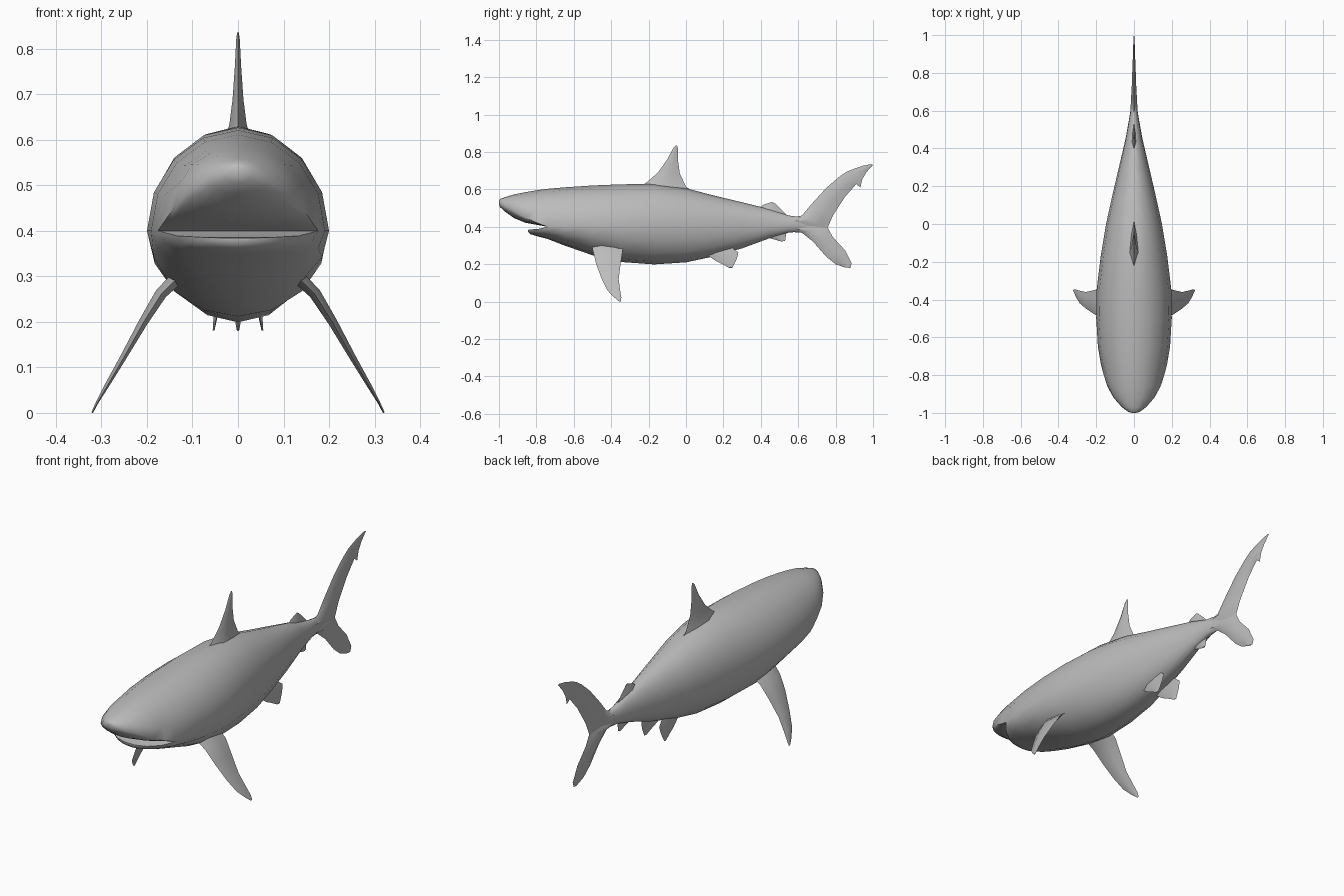
import bpy, bmesh, math
from mathutils import Vector

cube = bpy.data.objects.get("Cube")
if cube:
    bpy.data.objects.remove(cube, do_unlink=True)

grey = bpy.data.materials.new("shark_grey")
grey.use_nodes = True
GREY = (0.5, 0.5, 0.5, 1)
grey.diffuse_color = GREY
grey.node_tree.nodes["Principled BSDF"].inputs["Base Color"].default_value = GREY

SIDES = 16


def ring(y, w, top, mid, bot):
    """Cross-section with separate upper and lower heights around its widest level."""
    pts = []
    for i in range(SIDES):
        t = 2 * math.pi * i / SIDES
        s = math.sin(t)
        pts.append((w * math.cos(t), y, mid + s * ((top - mid) if s > 0 else (mid - bot))))
    return pts


def loft(bm, rings, cap_start=True, cap_end=True):
    rows = [[bm.verts.new(p) for p in r] for r in rings]
    n = len(rows[0])
    for a, b in zip(rows, rows[1:]):
        for i in range(n):
            j = (i + 1) % n
            bm.faces.new((a[i], a[j], b[j], b[i]))
    if cap_start:
        bm.faces.new(rows[0])
    if cap_end:
        bm.faces.new(rows[-1])


def finish(name, bm, angle):
    bmesh.ops.remove_doubles(bm, verts=bm.verts, dist=0.0002)
    bmesh.ops.recalc_face_normals(bm, faces=bm.faces)
    me = bpy.data.meshes.new(name)
    bm.to_mesh(me)
    bm.free()
    me.materials.append(grey)
    ob = bpy.data.objects.new(name, me)
    bpy.context.collection.objects.link(ob)
    bpy.ops.object.select_all(action='DESELECT')
    ob.select_set(True)
    bpy.context.view_layer.objects.active = ob
    bpy.ops.object.shade_smooth_by_angle(angle=math.radians(angle))
    return ob


def fin(name, sections, mirror=False):
    """Lens-shaped sections from root to tip: (leading point, trailing point, half thickness)."""
    secs = []
    for lead, trail, t in sections:
        if len(lead) == 2:
            lead, trail = (0, *lead), (0, *trail)
        secs.append((Vector(lead), Vector(trail), t))
    span = secs[-1][0] + secs[-1][1] - secs[0][0] - secs[0][1]
    normal = (secs[0][1] - secs[0][0]).cross(span).normalized()
    rings = []
    for a, b, t in secs:
        p, q = a.lerp(b, 0.3), a.lerp(b, 0.68)
        rings.append([a, p + normal * t, q + normal * t * 0.6, b,
                      q - normal * t * 0.6, p - normal * t])
    bm = bmesh.new()
    loft(bm, rings)
    ob = finish(name, bm, 50)
    if mirror:
        ob.modifiers.new("mirror", 'MIRROR').use_axis[0] = True
    return ob


# Body, snout and lower jaw in one skin: y, half width, top, widest level, bottom
body = bmesh.new()
snout = [
    (-1.0, .012, .541, .531, .520), (-.994, .032, .549, .525, .505),
    (-.97, .064, .558, .510, .483), (-.92, .108, .573, .485, .447),
    (-.86, .141, .585, .450, .422), (-.80, .160, .595, .423, .411),
    (-.74, .176, .603, .400, .400)]
jaw = [
    (-.845, .030, .384, .384, .374), (-.83, .082, .386, .386, .360),
    (-.79, .134, .389, .389, .348), (-.74, .176, .400, .400, .335)]
trunk = [
    (-.74, .176, .603, .400, .335), (-.65, .191, .611, .400, .300),
    (-.50, .200, .621, .400, .248), (-.35, .198, .627, .400, .212),
    (-.17, .176, .630, .405, .199), (0, .148, .606, .405, .210),
    (.15, .115, .567, .405, .242), (.30, .080, .531, .405, .285),
    (.45, .045, .494, .405, .340), (.55, .027, .460, .410, .370),
    (.62, .015, .452, .412, .373), (.68, .006, .440, .410, .385)]
loft(body, [ring(*s) for s in snout], cap_end=False)
loft(body, [ring(*s) for s in jaw], cap_end=False)
loft(body, [ring(*s) for s in trunk], cap_start=False)
finish("body", body, 50)

# Fins on the centre line, points as (y, z)
fin("dorsal_fin", [
    ((-.27, .595), (.07, .565), .034), ((-.205, .642), (.00, .615), .019),
    ((-.15, .69), (-.033, .685), .012), ((-.10, .76), (-.044, .76), .007),
    ((-.068, .822), (-.043, .815), .004), ((-.055, .836), (-.046, .833), .002)])
fin("rear_dorsal_fin", [
    ((.37, .488), (.55, .450), .014), ((.415, .518), (.51, .493), .007),
    ((.46, .533), (.476, .525), .003)])
fin("anal_fin", [
    ((.40, .350), (.54, .385), .012), ((.46, .336), (.535, .355), .006),
    ((.51, .321), (.53, .325), .003)])
fin("tail_upper_lobe", [
    ((.56, .450), (.58, .383), .020), ((.62, .460), (.755, .390), .016),
    ((.67, .520), (.785, .460), .013), ((.75, .608), (.85, .560), .010),
    ((.82, .668), (.91, .628), .008), ((.86, .695), (.932, .610), .006),
    ((.90, .711), (.943, .655), .005), ((.945, .726), (.965, .692), .004),
    ((.99, .735), (1.0, .731), .002)])
fin("tail_lower_lobe", [
    ((.57, .372), (.57, .440), .018), ((.62, .368), (.755, .400), .015),
    ((.68, .320), (.785, .345), .012), ((.75, .240), (.85, .275), .009),
    ((.80, .200), (.886, .205), .006), ((.85, .183), (.878, .180), .003)])

# Paired fins, points as (x, y, z)
fin("pectoral_fins", [
    ((.125, -.505, .305), (.125, -.335, .305), .016),
    ((.168, -.495, .262), (.172, -.340, .262), .013),
    ((.207, -.480, .200), (.210, -.350, .200), .010),
    ((.252, -.450, .120), (.256, -.360, .120), .007),
    ((.287, -.420, .060), (.291, -.352, .060), .005),
    ((.308, -.385, .024), (.311, -.346, .024), .003),
    ((.320, -.357, .000), (.321, -.347, .002), .002)], mirror=True)
fin("pelvic_fins", [
    ((.036, .095, .262), (.038, .235, .297), .010),
    ((.045, .160, .217), (.049, .280, .262), .006),
    ((.049, .195, .200), (.052, .270, .225), .004),
    ((.053, .230, .181), (.055, .248, .181), .002)], mirror=True)
